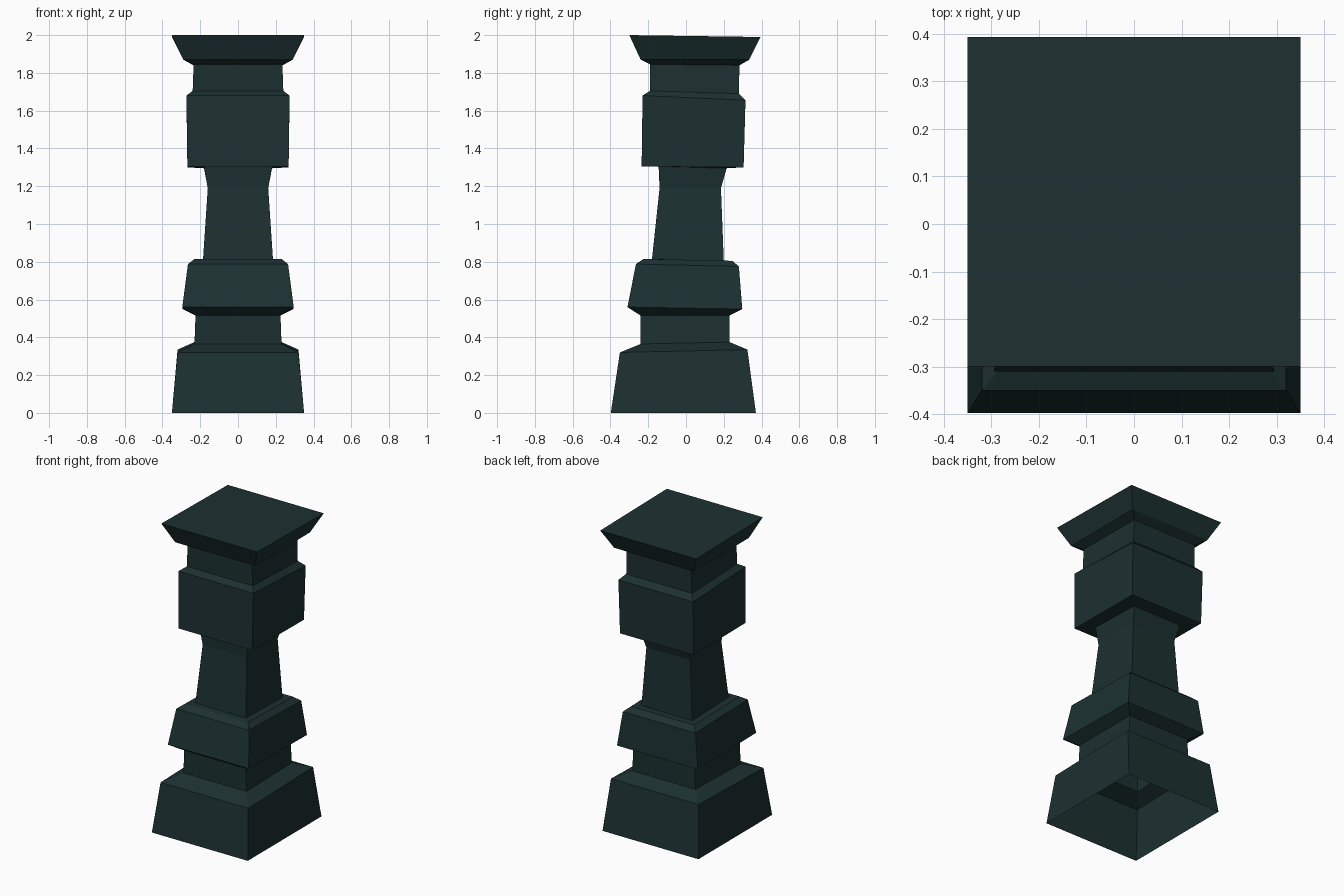
import bpy, bmesh

if "Cube" in bpy.data.objects:
    bpy.data.objects.remove(bpy.data.objects["Cube"])

# Dark green-black stone
stone = bpy.data.materials.new("dark_stone")
stone.diffuse_color = (0.012, 0.03, 0.031, 1)
stone.use_nodes = True
stone.node_tree.nodes["Principled BSDF"].inputs["Base Color"].default_value = stone.diffuse_color


def square_shell(name, rings, cap=False):
    """Skin rectangular rings: (half width, front y, back y, front z, back z)."""
    bm = bmesh.new()
    loops = []
    for w, yf, yb, zf, zb in rings:
        corners = [(-w, yf, zf), (w, yf, zf), (w, yb, zb), (-w, yb, zb)]
        loops.append([bm.verts.new(c) for c in corners])
    for low, high in zip(loops, loops[1:]):
        for i in range(4):
            j = (i + 1) % 4
            bm.faces.new((low[i], low[j], high[j], high[i]))
    if cap:
        bm.faces.new(loops[-1])
    mesh = bpy.data.meshes.new(name)
    bm.to_mesh(mesh)
    bm.free()
    mesh.materials.append(stone)
    obj = bpy.data.objects.new(name, mesh)
    bpy.context.collection.objects.link(obj)
    return obj


# Rings where neighbouring parts meet
base_neck = (0.23, -0.24, 0.23, 0.365, 0.375)
shaft_foot = (0.185, -0.18, 0.20, 0.815, 0.805)
shaft_head = (0.18, -0.145, 0.215, 1.305, 1.295)
capital_neck = (0.24, -0.19, 0.28, 1.705, 1.69)

# Flared plinth, open underneath
square_shell("plinth", [
    (0.35, -0.398, 0.37, 0.0, 0.0),
    (0.32, -0.35, 0.325, 0.32, 0.335),
    base_neck,
])

# Lower collar
square_shell("lower_collar", [
    base_neck,
    (0.225, -0.24, 0.23, 0.515, 0.515),
    (0.295, -0.31, 0.298, 0.56, 0.55),
    (0.265, -0.265, 0.28, 0.788, 0.775),
    (0.23, -0.225, 0.245, 0.815, 0.805),
    shaft_foot,
])

# Tapered shaft
square_shell("shaft", [
    shaft_foot,
    (0.16, -0.14, 0.185, 1.19, 1.19),
    shaft_head,
])

# Upper block
square_shell("upper_block", [
    shaft_head,
    (0.268, -0.235, 0.305, 1.305, 1.30),
    (0.273, -0.23, 0.315, 1.68, 1.655),
    capital_neck,
])

# Flared capital with flat top
square_shell("capital", [
    capital_neck,
    (0.235, -0.19, 0.283, 1.845, 1.84),
    (0.29, -0.24, 0.335, 1.87, 1.87),
    (0.35, -0.30, 0.394, 2.0, 1.99),
], cap=True)
